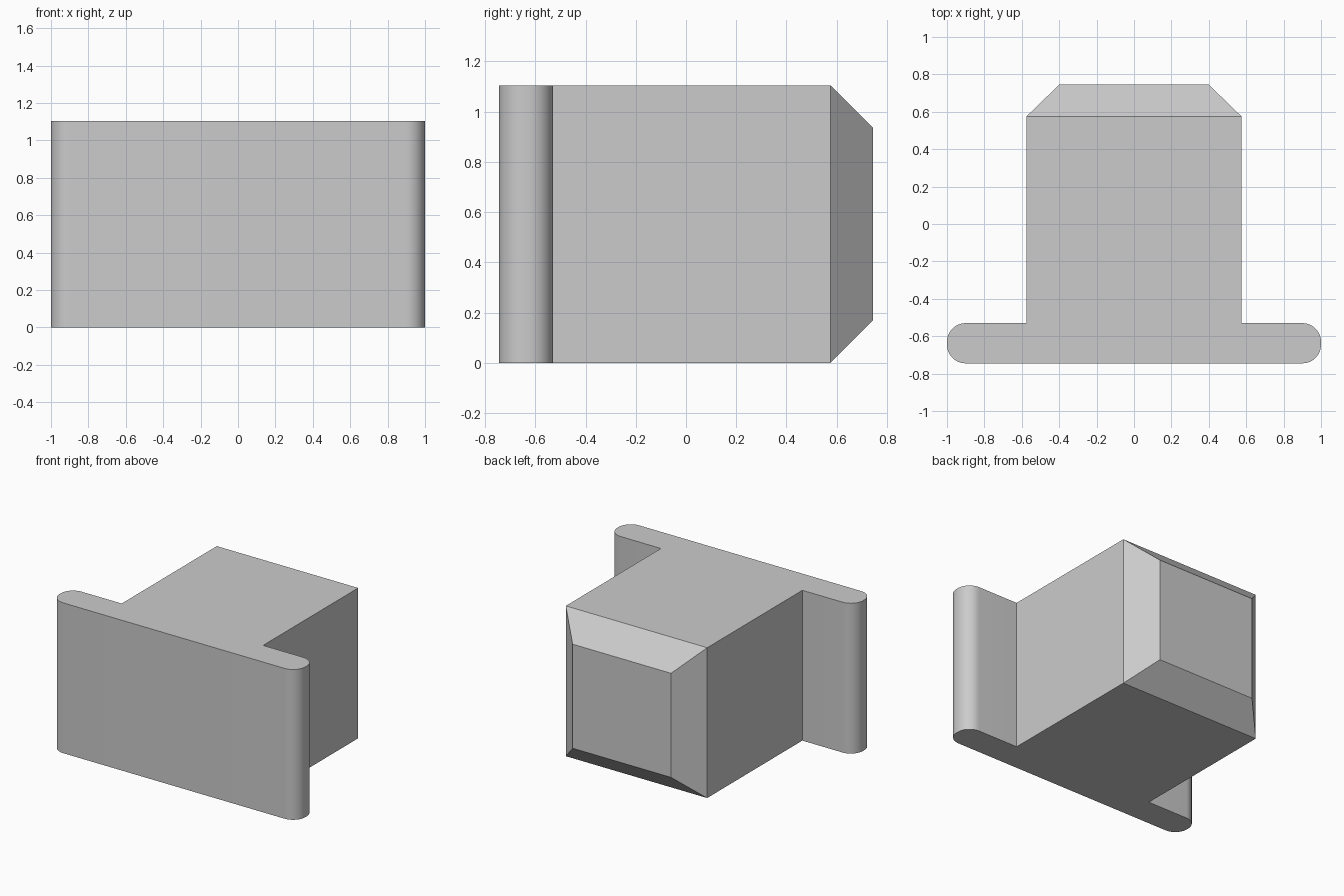
import bpy, bmesh, math

cube = bpy.data.objects.get("Cube")
if cube:
    bpy.data.objects.remove(cube, do_unlink=True)

HEIGHT = 1.105
FRONT, SHOULDER, BLOCK_BACK, BACK = -0.745, -0.53, 0.575, 0.745
BLOCK_X, TIP_X, CHAMFER = 0.575, 0.4, 0.17
RADIUS, STEPS = 0.1, 12

grey = bpy.data.materials.new("plain grey")
grey.use_nodes = True
colour = (0.6, 0.6, 0.6, 1)
grey.diffuse_color = colour
grey.node_tree.nodes["Principled BSDF"].inputs["Base Color"].default_value = colour


def arc(cx, cy, start):
    """Quarter circle, counter-clockwise from a start angle in degrees."""
    angles = [math.radians(start + 90 * i / STEPS) for i in range(STEPS + 1)]
    return [(cx + RADIUS * math.cos(a), cy + RADIUS * math.sin(a)) for a in angles]


# T-shaped outline: rounded face plate with a square block behind it
right_half = arc(1 - RADIUS, FRONT + RADIUS, -90) + arc(1 - RADIUS, SHOULDER - RADIUS, 0)
right_half += [(BLOCK_X, SHOULDER), (BLOCK_X, BLOCK_BACK)]
outline = right_half + [(-x, y) for x, y in reversed(right_half)]

bm = bmesh.new()
base = bm.faces.new([bm.verts.new((x, y, 0)) for x, y in outline])
top = bmesh.ops.extrude_face_region(bm, geom=[base], use_keep_orig=True)
for v in top["geom"]:
    if isinstance(v, bmesh.types.BMVert):
        v.co.z = HEIGHT
bmesh.ops.recalc_face_normals(bm, faces=bm.faces[:])

# Chamfered tip drawn out of the back of the block
back = next(f for f in bm.faces if all(abs(v.co.y - BLOCK_BACK) < 1e-4 for v in f.verts))
tip = bmesh.ops.extrude_discrete_faces(bm, faces=[back])["faces"][0]
for v in tip.verts:
    v.co.x = math.copysign(TIP_X, v.co.x)
    v.co.y = BACK
    v.co.z = CHAMFER if v.co.z < HEIGHT / 2 else HEIGHT - CHAMFER
bmesh.ops.recalc_face_normals(bm, faces=bm.faces[:])

mesh = bpy.data.meshes.new("flanged_block")
bm.to_mesh(mesh)
bm.free()
mesh.materials.append(grey)
block = bpy.data.objects.new("flanged_block", mesh)
bpy.context.collection.objects.link(block)

# Smooth rounded plate ends, sharp edges elsewhere
bpy.ops.object.select_all(action="DESELECT")
block.select_set(True)
bpy.context.view_layer.objects.active = block
bpy.ops.object.shade_smooth_by_angle(angle=math.radians(30))
